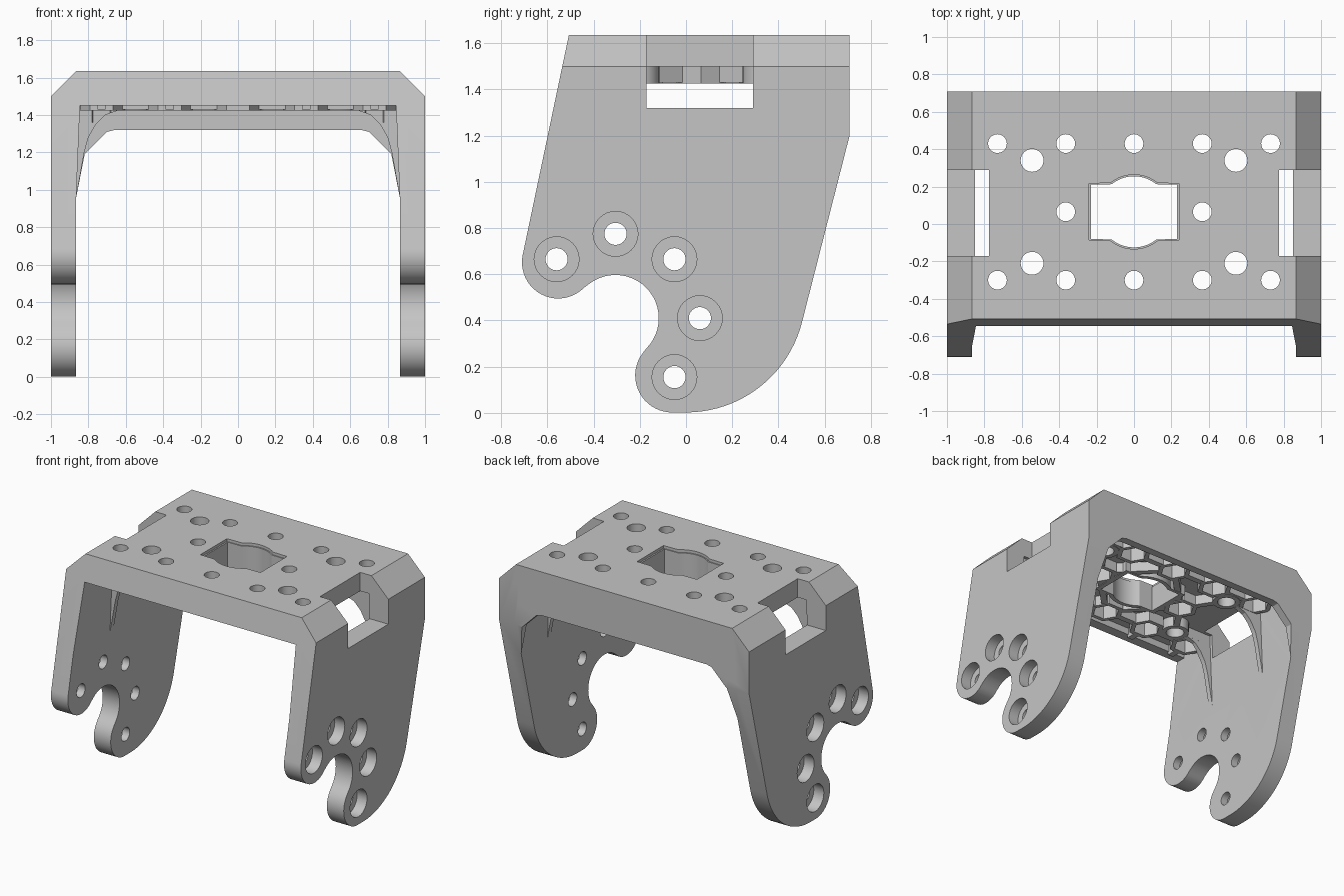
import bpy, bmesh
from math import cos, sin, radians, hypot

old = bpy.data.objects.get("Cube")
if old:
    bpy.data.objects.remove(old, do_unlink=True)

grey = bpy.data.materials.new("plain grey")
grey.use_nodes = True
grey.diffuse_color = (0.56, 0.56, 0.56, 1)
grey.node_tree.nodes["Principled BSDF"].inputs["Base Color"].default_value = (0.56, 0.56, 0.56, 1)


def arc(cx, cy, r, a0, a1, n):
    return [(cx + r * cos(radians(a0 + (a1 - a0) * i / n)),
             cy + r * sin(radians(a0 + (a1 - a0) * i / n))) for i in range(n + 1)]


def circle(cx, cy, r, n=32):
    return arc(cx, cy, r, 0, 360, n)[:-1]


def prism(bm, pts, axis, lo, hi):
    """Extrude a closed 2D outline along an axis, from lo to hi."""
    place = {"x": lambda u, v, w: (w, u, v),
             "y": lambda u, v, w: (u, w, v),
             "z": lambda u, v, w: (u, v, w)}[axis]
    a = [bm.verts.new(place(u, v, lo)) for u, v in pts]
    b = [bm.verts.new(place(u, v, hi)) for u, v in pts]
    faces = [bm.faces.new(a), bm.faces.new(b)]
    for i in range(len(pts)):
        j = (i + 1) % len(pts)
        faces.append(bm.faces.new((a[i], a[j], b[j], b[i])))
    bmesh.ops.recalc_face_normals(bm, faces=faces)


def rect(x0, x1, y0, y1):
    return [(x0, y0), (x1, y0), (x1, y1), (x0, y1)]


def bar(p, q, half):
    dx, dy = q[0] - p[0], q[1] - p[1]
    d = hypot(dx, dy)
    nx, ny = -dy / d * half, dx / d * half
    return [(p[0] + nx, p[1] + ny), (q[0] + nx, q[1] + ny),
            (q[0] - nx, q[1] - ny), (p[0] - nx, p[1] - ny)]


def make(name, bm):
    me = bpy.data.meshes.new(name)
    bm.to_mesh(me)
    bm.free()
    me.materials.append(grey)
    ob = bpy.data.objects.new(name, me)
    bpy.context.collection.objects.link(ob)
    return ob


def boolean(ob, tool, operation):
    tool.hide_render = True
    mod = ob.modifiers.new("cut", "BOOLEAN")
    mod.operation = operation
    mod.solver = "EXACT"
    mod.use_self = True
    mod.object = tool
    bpy.context.view_layer.objects.active = ob
    bpy.ops.object.modifier_apply(modifier=mod.name)
    bpy.data.objects.remove(tool, do_unlink=True)


def mirrored(half):
    return half + [(-x, z) for x, z in reversed(half)]


TOP, SKIN, RIB = 1.635, 1.5, 1.425

# Hole layout on the top plate
nut_holes = [(x, y) for y in (0.43, -0.30) for x in (-0.73, -0.365, 0, 0.365, 0.73)]
nut_holes += [(-0.365, 0.065), (0.365, 0.065)]
round_holes = [(x, y) for y in (0.34, -0.21) for x in (-0.545, 0.545)]


def opening(k):
    pts = arc(0, 0, 0.19, 51, 129, 12) + [(-0.23, 0.145), (-0.23, -0.145)]
    pts += arc(0, 0, 0.19, 231, 309, 12) + [(0.23, -0.145), (0.23, 0.145)]
    return [(x * k, 0.065 + y * k) for x, y in pts]


# U-shaped shell, with a deeper lip along the back and a short lip at the front
bm = bmesh.new()
outer = [(1, -0.1), (1, 1.5), (0.865, TOP)]
inner = [(-0.865, -0.1), (-0.865, 0.96), (-0.845, 1.45), (-0.845, SKIN)]
prism(bm, mirrored(outer) + mirrored(inner), "y", -0.8, 0.708)
lip = [(-0.66, 1.32), (-0.70, 1.31), (-0.82, 1.19), (-0.865, 0.96), (-0.88, 0.96), (-0.88, 1.53)]
prism(bm, mirrored(lip), "y", 0.65, 0.708)
prism(bm, rect(-0.87, 0.87, 1.45, 1.53), "y", -0.6, -0.47)

# Curved gussets beside the windows
gusset = [(0.88, 0.96), (0.865, 0.96), (0.822, 1.2), (0.80, 1.28), (0.76, 1.35),
          (0.71, 1.4), (0.64, RIB), (0.64, 1.53), (0.88, 1.53)]
for s in (-1, 1):
    for y in (-0.21, 0.33):
        prism(bm, [(s * x, z) for x, z in gusset], "y", y - 0.018, y + 0.018)

# Nut bosses and stiffening ribs under the plate
for x, y in nut_holes:
    prism(bm, circle(x, y, 0.125, 6), "z", RIB, 1.53)
for x, y in round_holes:
    prism(bm, circle(x, y, 0.095), "z", RIB, 1.53)
prism(bm, opening(1.15), "z", RIB, 1.53)
links = [((-0.86, y), (0.86, y)) for y in (0.43, -0.30)]
for s in (-1, 1):
    links.append(((s * 0.2, 0.065), (s * 0.365, 0.065)))
    for y_row, y_big in ((0.43, 0.34), (-0.30, -0.21)):
        links += [((s * 0.365, 0.065), (s * 0.545, y_big)),
                  ((s * 0.365, 0.065), (0, y_row)),
                  ((s * 0.545, y_big), (s * 0.73, y_row)),
                  ((s * 0.545, y_big), (s * 0.365, y_row))]
        edge = 0.66 if y_row > 0 else -0.48
        links += [((s * x, y_row), (s * x, edge)) for x in (0.365, 0.73)]
for p, q in links:
    prism(bm, bar(p, q, 0.022), "z", RIB + 0.004, 1.53)
bracket = make("bracket", bm)

# Trim everything to the side outline with its two lobes and round slot
bm = bmesh.new()
side = [(-0.505, TOP + 0.01)]
side += arc(-0.553, 0.652, 0.157, 168, 315, 20)
side += arc(-0.305, 0.41, 0.187, 135, -45, 24)[1:]
side += arc(-0.06, 0.162, 0.16, 135, 265, 18)[1:]
side += arc(0, 0.52, 0.518, 270, 346, 20)
side += [(0.708, 1.2), (0.708, TOP + 0.01)]
prism(bm, side, "x", -1.1, 1.1)
boolean(bracket, make("side_outline_cutter", bm), "INTERSECT")

# Window notches at both upper corners, and the plate opening
bm = bmesh.new()
for s in (-1, 1):
    prism(bm, rect(-0.17, 0.29, 1.32, 1.8), "x", *sorted((s * 0.775, s * 1.2)))
prism(bm, opening(1.0), "z", 1.2, 1.8)
boolean(bracket, make("window_cutter", bm), "DIFFERENCE")

# Through holes in the plate and legs
bm = bmesh.new()
leg_holes = [(-0.56, 0.665), (-0.305, 0.775), (-0.05, 0.665), (0.06, 0.41), (-0.05, 0.155)]
for x, y in nut_holes:
    prism(bm, circle(x, y, 0.05), "z", 1.2, 1.8)
for x, y in round_holes:
    prism(bm, circle(x, y, 0.061), "z", 1.2, 1.8)
for y, z in leg_holes:
    prism(bm, circle(y, z, 0.048), "x", -1.1, 1.1)
boolean(bracket, make("hole_cutter", bm), "DIFFERENCE")

# Counterbores, hexagonal nut pockets and the small step around the opening
bm = bmesh.new()
for y, z in leg_holes:
    for s in (-1, 1):
        prism(bm, circle(y, z, 0.097), "x", *sorted((s * 0.92, s * 1.1)))
for x, y in nut_holes:
    prism(bm, circle(x, y, 0.092, 6), "z", 1.36, 1.55)
prism(bm, opening(1.045), "z", 1.615, 1.8)
boolean(bracket, make("pocket_cutter", bm), "DIFFERENCE")

bpy.ops.object.select_all(action="DESELECT")
bracket.select_set(True)
bpy.context.view_layer.objects.active = bracket
bpy.ops.object.shade_smooth_by_angle(angle=radians(25))
